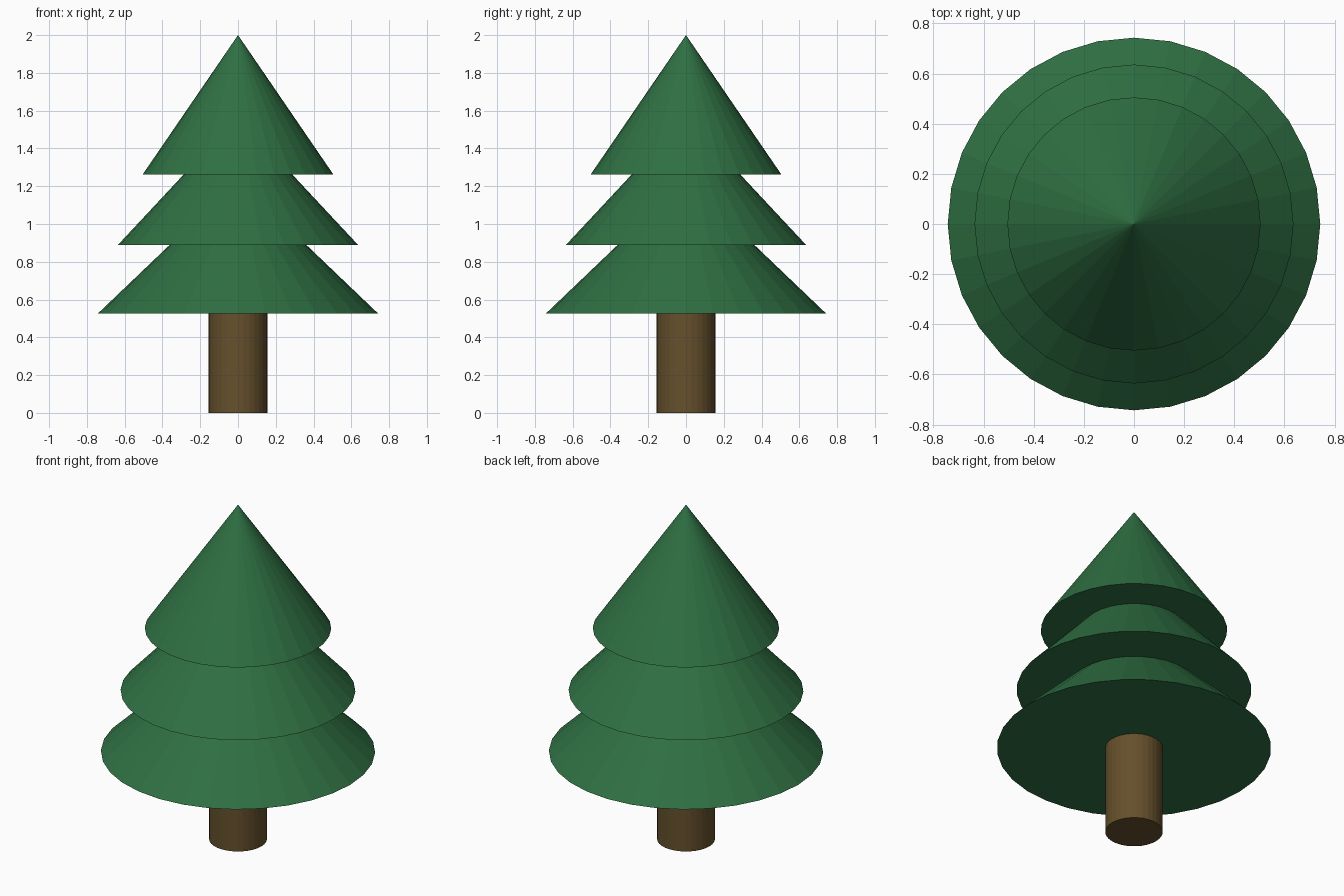
import bpy

if "Cube" in bpy.data.objects:
    bpy.data.objects.remove(bpy.data.objects["Cube"])

SIDES = 32


def material(name, color):
    mat = bpy.data.materials.new(name)
    mat.diffuse_color = (*color, 1.0)
    mat.use_nodes = True
    mat.node_tree.nodes["Principled BSDF"].inputs["Base Color"].default_value = mat.diffuse_color
    return mat


def cone(name, r_bottom, r_top, z_bottom, z_top, mat):
    bpy.ops.mesh.primitive_cone_add(
        vertices=SIDES, radius1=r_bottom, radius2=r_top,
        depth=z_top - z_bottom, location=(0, 0, (z_bottom + z_top) / 2))
    obj = bpy.context.object
    obj.name = name
    obj.data.materials.append(mat)
    return obj


bark = material("bark", (0.13, 0.08, 0.025))
needles = material("needles", (0.028, 0.16, 0.055))

# Trunk, ending just inside the lowest tier
cone("trunk", 0.156, 0.156, 0.0, 0.54, bark)

# Foliage tiers: name, base radius, base height, tip height
for name, radius, base, tip in (
    ("lower_foliage", 0.743, 0.525, 1.235),
    ("middle_foliage", 0.636, 0.889, 1.57),
    ("upper_foliage", 0.505, 1.262, 2.0),
):
    cone(name, radius, 0.0, base, tip, needles)
